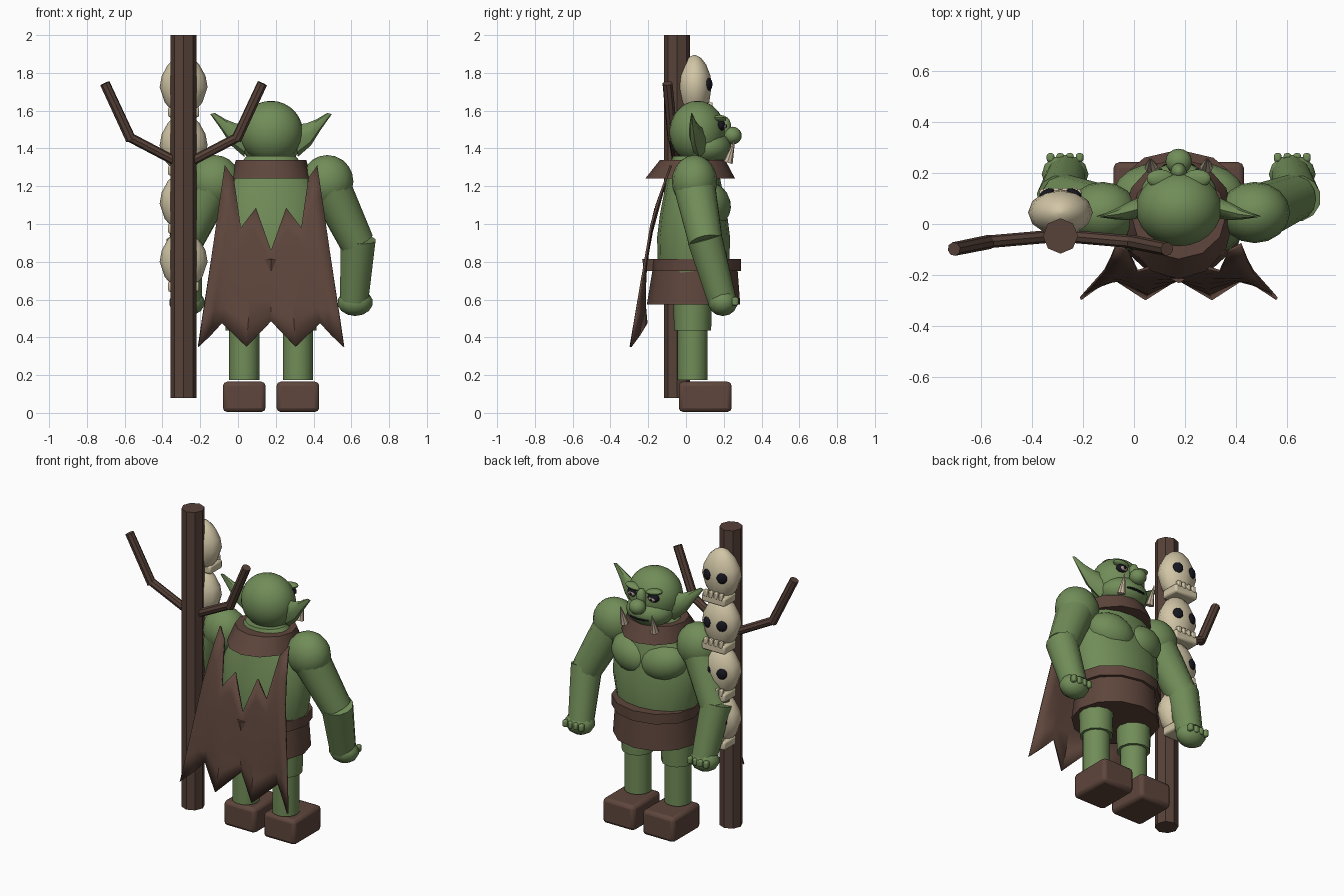
import bpy, bmesh, math
from mathutils import Vector, Matrix

if "Cube" in bpy.data.objects:
    bpy.data.objects.remove(bpy.data.objects["Cube"])

CX = 0.175  # body centre line


def mat(name, *rgb):
    m = bpy.data.materials.new(name)
    m.diffuse_color = (*rgb, 1)
    m.use_nodes = True
    m.node_tree.nodes["Principled BSDF"].inputs["Base Color"].default_value = m.diffuse_color
    return m


GREEN = mat("green_skin", .165, .265, .098)
BROWN = mat("brown_leather", .112, .061, .045)
WOOD = mat("dark_wood", .095, .054, .04)
BONE = mat("bone", .64, .56, .38)
TUSK = mat("tusk", .58, .47, .35)
BLACK = mat("black", .008, .008, .014)
EYE = mat("eye_pale", .4, .28, .27)


def finish(bm, name, m, angle=40, bevel=0):
    bmesh.ops.recalc_face_normals(bm, faces=bm.faces)
    me = bpy.data.meshes.new(name)
    bm.to_mesh(me)
    bm.free()
    me.materials.append(m)
    o = bpy.data.objects.new(name, me)
    bpy.context.collection.objects.link(o)
    if bevel:
        b = o.modifiers.new("bevel", "BEVEL")
        b.width, b.segments = bevel, 2
    if angle:
        bpy.ops.object.select_all(action='DESELECT')
        o.select_set(True)
        bpy.context.view_layer.objects.active = o
        bpy.ops.object.shade_smooth_by_angle(angle=math.radians(angle))
    return o


def ball(name, m, c, r, seg=16, rot=None):
    bm = bmesh.new()
    M = Matrix.Translation(c) @ (rot or Matrix()) @ Matrix.Diagonal((*r, 1))
    bmesh.ops.create_uvsphere(bm, u_segments=seg, v_segments=max(6, seg * 5 // 8),
                              radius=1, matrix=M)
    return finish(bm, name, m)


def box(name, m, c, size, bevel=0):
    bm = bmesh.new()
    bmesh.ops.create_cube(bm, size=1, matrix=Matrix.Translation(c) @ Matrix.Diagonal((*size, 1)))
    return finish(bm, name, m, 30 if bevel else 0, bevel)


def tube(name, m, a, b, r1, r2, seg=12):
    a, b = Vector(a), Vector(b)
    d = b - a
    M = Matrix.Translation((a + b) / 2) @ d.to_track_quat('Z', 'Y').to_matrix().to_4x4()
    bm = bmesh.new()
    bmesh.ops.create_cone(bm, cap_ends=True, segments=seg, radius1=r1, radius2=r2,
                          depth=d.length, matrix=M)
    return finish(bm, name, m)


def loft(name, m, rings, seg=16, angle=40):
    """Stack of elliptical rings: (x, y, z, half width, half depth)."""
    bm = bmesh.new()
    loops = []
    for x, y, z, a, b in rings:
        loops.append([bm.verts.new((x + a * math.sin(t * math.tau / seg),
                                    y + b * math.cos(t * math.tau / seg), z)) for t in range(seg)])
    for p, q in zip(loops, loops[1:]):
        for i in range(seg):
            j = (i + 1) % seg
            bm.faces.new((p[i], p[j], q[j], q[i]))
    bm.faces.new(loops[0])
    bm.faces.new(loops[-1])
    return finish(bm, name, m, angle)


# Pole with two bent branches
PX = -.288
tube("pole", WOOD, (PX, -.047, .08), (PX, -.047, 2), .069, .069, 8)
for s, n in ((-1, "left"), (1, "right")):
    elbow = (PX + s * .287, -.07, 1.46)
    tube(n + "_branch_lower", WOOD, (PX, -.045, 1.31), elbow, .025, .025, 8)
    tube(n + "_branch_upper", WOOD, (PX + s * .278, -.07, 1.445), (PX + s * .417, -.098, 1.745), .028, .027, 8)

# Skulls stacked up the pole
for k in range(4):
    z = .80 + k * .308
    n = f"skull_{k + 1}_"
    loft(n + "cranium", BONE, [(PX, .045, z + dz, a, b) for dz, a, b in (
        (-.11, .075, .065), (-.08, .1, .078), (0, .127, .09), (.06, .116, .085),
        (.12, .083, .062), (.155, .045, .035), (.17, .01, .008))], 12)
    box(n + "jaw", BONE, (PX, .075, z - .132), (.165, .125, .055), .012)
    for i in range(4):
        box(n + f"tooth_{i + 1}", BONE, (PX - .054 + i * .036, .128, z - .1), (.025, .025, .04), .005)
    for s in (-1, 1):
        ball(n + "eye_socket", BLACK, (PX + s * .053, .121, z + .015), (.032, .016, .034), 12,
             Matrix.Rotation(-s * .4, 4, 'Z'))

# Torso, skirt, belt, collar
loft("torso", GREEN, [(CX, .04, z, a, b) for z, a, b in (
    (.7, .24, .18), (.8, .262, .19), (.93, .288, .193), (1.05, .288, .178),
    (1.17, .26, .155), (1.27, .2, .135), (1.36, .13, .11))])
loft("skirt", BROWN, [(CX, .04, .575, .268, .247), (CX, .048, .76, .252, .225)], 12, 35)
loft("belt", BROWN, [(CX, .055, .75, .272, .236), (CX, .055, .815, .272, .236)], 12, 35)
loft("collar", BROWN, [(CX, .022, 1.24, .215, .238), (CX, .035, 1.34, .186, .172)], 12, 35)
for s, n in ((-1, "left"), (1, "right")):
    ball(n + "_chest", GREEN, (CX + s * .115, .13, 1.1), (.15, .105, .115), 16,
         Matrix.Rotation(-s * .25, 4, 'Z') @ Matrix.Rotation(-s * .25, 4, 'Y'))

# Legs and feet
for s, n in ((-1, "left"), (1, "right")):
    x = CX + s * .142
    tube(n + "_shin", GREEN, (x, .035, .175), (x, .035, .5), .08, .08, 16)
    tube(n + "_thigh", GREEN, (x, .035, .435), (x, .035, .66), .098, .105, 12)
    box(n + "_foot", BROWN, (x, .102, .085), (.226, .28, .16), .022)

# Arms, hands and knuckles
for s, n in ((-1, "left"), (1, "right")):
    def P(x, y, z):
        return (CX + s * x, y, z)
    ball(n + "_shoulder", GREEN, P(.298, .045, 1.225), (.138, .12, .14))
    tube(n + "_upper_arm", GREEN, P(.31, .045, 1.2), P(.455, .105, .9), .112, .092, 14)
    tube(n + "_forearm", GREEN, P(.462, .1, .92), P(.44, .19, .6), .095, .078, 12)
    ball(n + "_hand", GREEN, P(.445, .195, .585), (.094, .078, .072), 12)
    for i in range(4):
        box(n + f"_finger_{i + 1}", GREEN, P(.388 + i * .038, .26, .59), (.03, .035, .045), .01)

# Head
ball("head", GREEN, (CX, .06, 1.487), (.168, .148, .165), 24)
ball("jaw", GREEN, (CX, .11, 1.405), (.15, .13, .095), 20)
ball("nose", GREEN, (CX, .245, 1.468), (.052, .05, .047))
ball("nose_bridge", GREEN, (CX, .205, 1.51), (.032, .035, .06), 12)
ball("mouth", BLACK, (CX, .224, 1.385), (.07, .019, .009), 12)
for s, n in ((-1, "left"), (1, "right")):
    x = CX + s * .072
    ball(n + "_eye_rim", BLACK, (x, .185, 1.522), (.04, .024, .028), 14)
    ball(n + "_eye", EYE, (x, .2, 1.518), (.025, .014, .015), 12)
    ball(n + "_pupil", BLACK, (x, .213, 1.519), (.008, .005, .009), 8)
    ball(n + "_brow", GREEN, (x, .178, 1.557), (.055, .036, .019), 14,
         Matrix.Rotation(-s * .15, 4, 'Y'))
    tube(n + "_tusk", TUSK, (CX + s * .108, .222, 1.325), (CX + s * .112, .258, 1.445), .026, .002, 8)
    # Ear: three narrowing rings and a point, tilted upward and swept back
    bm = bmesh.new()
    rings = []
    for ox, y, z, dy, dz in ((.13, .07, 1.44, .045, .085), (.2, .05, 1.475, .035, .058),
                             (.25, .038, 1.525, .02, .028), (.31, .03, 1.585, .003, .003)):
        rings.append([bm.verts.new((CX + s * (ox - .012 * math.sin(t * math.tau / 8)),
                                    y + dy * math.cos(t * math.tau / 8),
                                    z + dz * math.sin(t * math.tau / 8))) for t in range(8)])
    for p, q in zip(rings, rings[1:]):
        for i in range(8):
            bm.faces.new((p[i], p[(i + 1) % 8], q[(i + 1) % 8], q[i]))
    bm.faces.new(rings[0])
    bm.faces.new(rings[-1])
    finish(bm, n + "_ear", GREEN)

# Cape: half outline (offset, z) from the middle outwards, top and hem
TOP = [(0, .86), (.08, 1.085), (.16, .98), (.197, 1.24), (.245, 1.31)]
HEM = [(0, .485), (.13, .35), (.26, .475), (.322, .41), (.385, .35)]
FOLD = [1, 0, 1, .5, 0]
ROWS = 6


def cape_y(z, fold):
    y = -.08 - (1.31 - z) * .36 if z > 1.05 else -.174 - (1.05 - z) * .17
    t = max(0, min(1, (1.1 - z) / .65))
    return y + .07 * fold * t ** 3


bm = bmesh.new()
cols = []
for i in range(-4, 5):
    k, s = abs(i), (-1 if i < 0 else 1)
    col = []
    for r in range(ROWS + 1):
        f = r / ROWS
        z = TOP[k][1] * (1 - f) + HEM[k][1] * f
        x = TOP[k][0] * (1 - f) + HEM[k][0] * f
        col.append(bm.verts.new((CX + s * x, cape_y(z, FOLD[k]), z)))
    cols.append(col)
for p, q in zip(cols, cols[1:]):
    for r in range(ROWS):
        bm.faces.new((p[r], q[r], q[r + 1], p[r + 1]))
cape = finish(bm, "cape", BROWN, 35)
sol = cape.modifiers.new("thickness", "SOLIDIFY")
sol.thickness, sol.offset = .012, 0
# Small tab on the back of the cape
tube("cape_tab", BROWN, (CX, -.19, .75), (CX, -.19, .815), .032, .042, 6)
